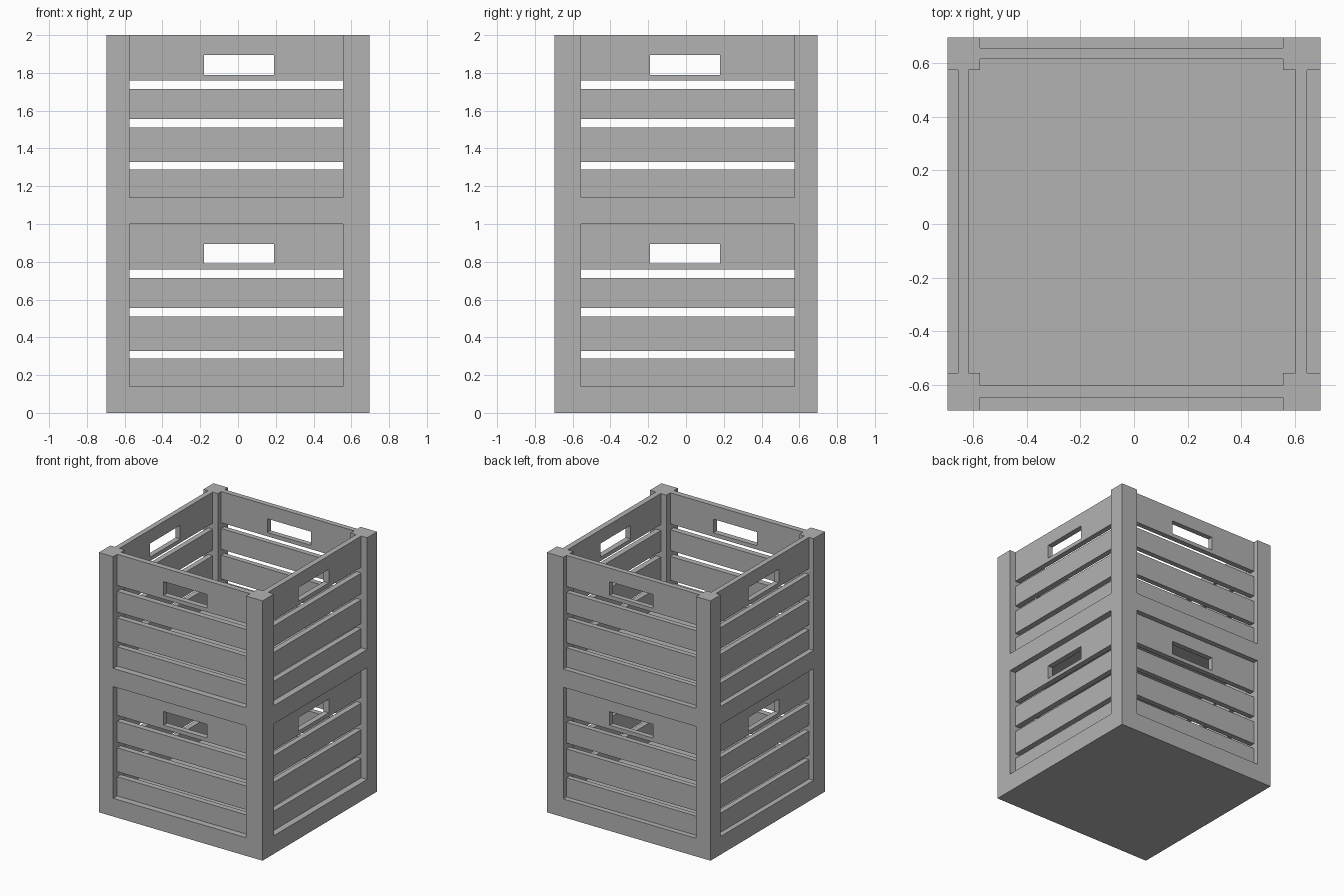
import bpy
import bmesh
from mathutils import Vector

cube = bpy.data.objects.get("Cube")
if cube:
    bpy.data.objects.remove(cube, do_unlink=True)

grey = bpy.data.materials.new("plain grey")
color = (0.45, 0.45, 0.45, 1)
grey.diffuse_color = color
grey.use_nodes = True
grey.node_tree.nodes["Principled BSDF"].inputs["Base Color"].default_value = color

OUT = 0.697                      # outer half width
X0, X1 = -0.575, 0.557           # inner faces of the posts
Y0, Y1 = -0.557, 0.575
BASE = 0.14                      # thickness of the solid crate base
HANDLE = (0.79, 0.895)           # handle slot heights
SLATS = [(BASE, 0.288), (0.51, 0.327), (0.555, 0.715)]


def build(name, boxes):
    """Make one object from a list of (low corner, high corner) boxes."""
    bm = bmesh.new()
    for a, b in boxes:
        low = Vector([min(p) for p in zip(a, b)])
        high = Vector([max(p) for p in zip(a, b)])
        verts = bmesh.ops.create_cube(bm, size=1)["verts"]
        bmesh.ops.scale(bm, vec=high - low, verts=verts)
        bmesh.ops.translate(bm, vec=(low + high) / 2, verts=verts)
    mesh = bpy.data.meshes.new(name)
    bm.to_mesh(mesh)
    bm.free()
    mesh.materials.append(grey)
    obj = bpy.data.objects.new(name, mesh)
    bpy.context.collection.objects.link(obj)


def wall(name, axis, depth, z):
    """Slatted wall: lower slats plus a top board with a handle slot."""
    start, end = (X0, X1) if axis == "x" else (Y0, Y1)
    h0, h1 = (-0.18, 0.19) if axis == "x" else (-0.19, 0.18)

    def box(u0, u1, z0, z1):
        if axis == "x":
            return (u0, depth[0], z + z0), (u1, depth[1], z + z1)
        return (depth[0], u0, z + z0), (depth[1], u1, z + z1)

    boxes = [box(start, end, *s) for s in SLATS]
    # Top board, left open around the handle
    boxes += [box(start, end, 0.76, HANDLE[0]), box(start, end, HANDLE[1], 1),
              box(start, h0, *HANDLE), box(h1, end, *HANDLE)]
    build(name, boxes)


for level, z in (("lower", 0), ("upper", 1)):
    # Solid base slab
    build(f"{level}_base", [((-OUT, -OUT, z), (OUT, OUT, z + BASE))])
    # Corner posts
    for side, xo, xi in (("right", -OUT, X0), ("left", OUT, X1)):
        for end, yo, yi in (("front", -OUT, Y0), ("back", OUT, Y1)):
            build(f"{level}_{end}_{side}_post",
                  [((xo, yo, z + BASE), (xi, yi, z + 1))])
    # Recessed walls
    wall(f"{level}_front_wall", "x", (-0.648, -0.604), z)
    wall(f"{level}_back_wall", "x", (0.617, 0.657), z)
    wall(f"{level}_right_wall", "y", (-0.658, -0.618), z)
    wall(f"{level}_left_wall", "y", (0.604, 0.647), z)
